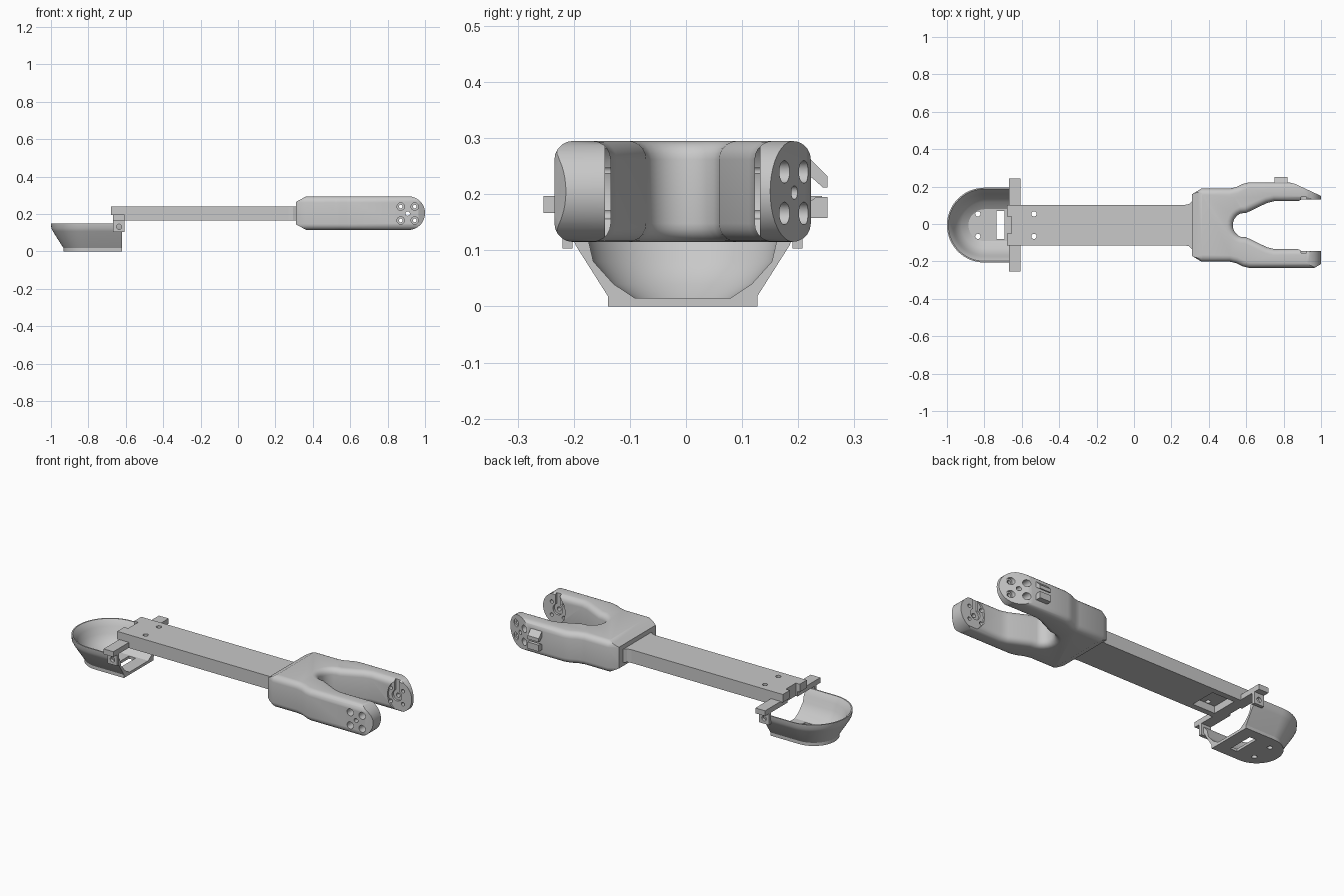
import bpy, bmesh, math

old = bpy.data.objects.get("Cube")
if old:
    bpy.data.objects.remove(old, do_unlink=True)

SHIFT_Y = -0.006  # the clip sticks out behind, so the main axis sits slightly forward

grey = bpy.data.materials.new("plain grey")
grey.use_nodes = True
grey.diffuse_color = (0.58, 0.58, 0.58, 1)
grey.node_tree.nodes["Principled BSDF"].inputs["Base Color"].default_value = (0.58, 0.58, 0.58, 1)


def finish(name, bm):
    bmesh.ops.recalc_face_normals(bm, faces=bm.faces)
    if bm.calc_volume(signed=True) < 0:
        bmesh.ops.reverse_faces(bm, faces=bm.faces)
    bmesh.ops.translate(bm, verts=bm.verts, vec=(0, SHIFT_Y, 0))
    mesh = bpy.data.meshes.new(name)
    bm.to_mesh(mesh)
    bm.free()
    mesh.materials.append(grey)
    ob = bpy.data.objects.new(name, mesh)
    bpy.context.collection.objects.link(ob)
    return ob


def prism(name, pts, axis, lo, hi, bevel=0):
    """Extrude a flat outline along an axis, optionally rounding its rims."""
    place = {"x": lambda a, b, h: (h, a, b),
             "y": lambda a, b, h: (a, h, b),
             "z": lambda a, b, h: (a, b, h)}[axis]
    bm = bmesh.new()
    low = [bm.verts.new(place(a, b, lo)) for a, b in pts]
    high = [bm.verts.new(place(a, b, hi)) for a, b in pts]
    caps = [bm.faces.new(low), bm.faces.new(high)]
    for i in range(len(pts)):
        j = (i + 1) % len(pts)
        bm.faces.new((low[i], low[j], high[j], high[i]))
    bmesh.ops.recalc_face_normals(bm, faces=bm.faces)
    if bevel:
        rims = [e for f in caps for e in f.edges]
        bmesh.ops.bevel(bm, geom=rims, offset=bevel, segments=5, profile=0.5,
                        affect="EDGES", clamp_overlap=False)
    return finish(name, bm)


def box(name, x, y, z):
    return prism(name, [(x[0], y[0]), (x[1], y[0]), (x[1], y[1]), (x[0], y[1])], "z", *z)


def arc(cx, cy, r, start, end, n):
    return [(cx + r * math.cos(math.radians(start + (end - start) * i / n)),
             cy + r * math.sin(math.radians(start + (end - start) * i / n)))
            for i in range(n + 1)]


def rod(a, b, r, axis, lo, hi, n=24):
    return prism("cutter", arc(a, b, r, 0, 360, n)[:-1], axis, lo, hi)


def mirrored(pts):
    return [(a, -b) for a, b in reversed(pts)]


def boolean(ob, cutter, mode="DIFFERENCE"):
    cutter.hide_render = True
    mod = ob.modifiers.new("cut", "BOOLEAN")
    mod.operation, mod.object, mod.solver = mode, cutter, "EXACT"
    bpy.context.view_layer.objects.active = ob
    bpy.ops.object.modifier_apply(modifier=mod.name)
    bpy.data.objects.remove(cutter, do_unlink=True)


def smooth(ob, angle):
    bpy.ops.object.select_all(action="DESELECT")
    ob.select_set(True)
    bpy.context.view_layer.objects.active = ob
    bpy.ops.object.shade_smooth_by_angle(angle=math.radians(angle))


# Fork: symmetric plan with rounded rims, trimmed by its capsule-ended side profile
outer = [(0.31, -0.165), (0.36, -0.195), (0.51, -0.195), (0.545, -0.203),
         (0.58, -0.22), (0.615, -0.2285), (0.965, -0.2285), (1.0, -0.208)]
inner = [(1.0, -0.128), (0.75, -0.128), (0.71, -0.118), (0.6, -0.065)]
crotch = arc(0.595, 0, 0.067, 250, 110, 10)
plan = outer + inner + crotch + mirrored(inner) + mirrored(outer)
fork = prism("fork", plan, "z", 0.115, 0.295, bevel=0.033)
side = [(0.31, 0.265), (0.31, 0.145), (0.365, 0.115)] + arc(0.91, 0.205, 0.09, -90, 90, 24) + [(0.365, 0.295)]
boolean(fork, prism("cutter", side, "y", -0.4, 0.4), "INTERSECT")

# Slanted outer face on the tip of the back prong
slant = [(0.82, 0.231), (0.86, 0.221), (1.0, 0.156), (1.1, 0.11), (1.1, 0.4), (0.82, 0.4)]
boolean(fork, prism("cutter", slant, "z", 0, 0.4))

# Round seats, keyways and screw holes in the fork tips
boolean(fork, rod(0.955, 0.205, 0.1, "y", -0.138, 0.138, 40))
boolean(fork, box("cutter", (0.892, 0.922), (-0.15, 0.15), (0.205, 0.32)))
boolean(fork, rod(0.907, 0.205, 0.03, "y", -0.15, 0.15))
for s in (-1, 1):
    for hx in (0.87, 0.945):
        for hz in (0.166, 0.24):
            boolean(fork, rod(hx, hz, 0.02, "y", *sorted((s * 0.168, s * 0.3))))
            boolean(fork, rod(hx, hz, 0.01, "y", *sorted((s * 0.1, s * 0.2))))
    boolean(fork, rod(0.907, 0.203, 0.012, "y", *sorted((s * 0.1, s * 0.3))))
smooth(fork, 32)

# Cable clip on the back prong
prism("clip_upper_hook", [(0.2, 0.275), (0.226, 0.264), (0.258, 0.232), (0.258, 0.212),
                          (0.25, 0.212), (0.23, 0.23), (0.2, 0.235)], "x", 0.75, 0.82)
prism("clip_lower_hook", [(0.2, 0.158), (0.258, 0.158), (0.258, 0.195), (0.238, 0.195),
                          (0.228, 0.188), (0.2, 0.188)], "x", 0.75, 0.82)

# Arm: flat beam flaring into the fork, with stepped and notched end
half = [(-0.68, 0.108), (0.27, 0.108), (0.295, 0.113), (0.312, 0.13)]
arm = prism("arm", half + mirrored(half), "z", 0.165, 0.24)
boolean(arm, box("cutter", (-0.8, -0.606), (-0.2, 0.2), (0.1, 0.195)))
boolean(arm, box("cutter", (-0.8, -0.655), (-0.045, 0.045), (0.1, 0.3)))
boolean(arm, box("cutter", (-0.59, -0.45), (-0.075, 0.075), (0.1, 0.205)))
for s in (-1, 1):
    boolean(arm, rod(-0.535, s * 0.06, 0.014, "z", 0.1, 0.3))

# Hinge bar with two drilled lugs
bar = box("hinge_bar", (-0.667, -0.606), (-0.248, 0.248), (0.167, 0.197))
boolean(bar, box("cutter", (-0.7, -0.655), (-0.045, 0.045), (0.1, 0.3)))
for side_name, s in (("left", 1), ("right", -1)):
    lug = box(side_name + "_hinge_lug", (-0.667, -0.606), sorted((s * 0.196, s * 0.214)), (0.103, 0.172))
    boolean(lug, rod(-0.636, 0.132, 0.014, "y", -0.4, 0.4))

# Scoop: shell section swept around a U path, open toward the arm
section = [(0, 0), (0.133, 0), (0.133, 0.018), (0.19, 0.108), (0.198, 0.125), (0.2, 0.15),
           (0.193, 0.15), (0.168, 0.118), (0.159, 0.08), (0.123, 0.04), (0.085, 0.015), (0, 0.015)]
bm = bmesh.new()
rows = []
steps = 32
for i in range(-1, steps + 2):
    t = math.radians(90 + 180 * min(max(i, 0), steps) / steps)
    end = i < 0 or i > steps
    rows.append([bm.verts.new((-0.62 if end else -0.8 + r * math.cos(t), r * math.sin(t), z))
                 for r, z in section])
for a, b in zip(rows, rows[1:]):
    for k in range(len(section) - 1):
        bm.faces.new((a[k], a[k + 1], b[k + 1], b[k]))
bm.faces.new(rows[0])
bm.faces.new(rows[-1])
bmesh.ops.remove_doubles(bm, verts=bm.verts, dist=0.0001)
scoop = finish("scoop", bm)
boolean(scoop, box("cutter", (-0.735, -0.692), (-0.075, 0.075), (-0.1, 0.1)))
for s in (-1, 1):
    boolean(scoop, rod(-0.835, s * 0.06, 0.014, "z", -0.1, 0.1))
smooth(scoop, 31)
